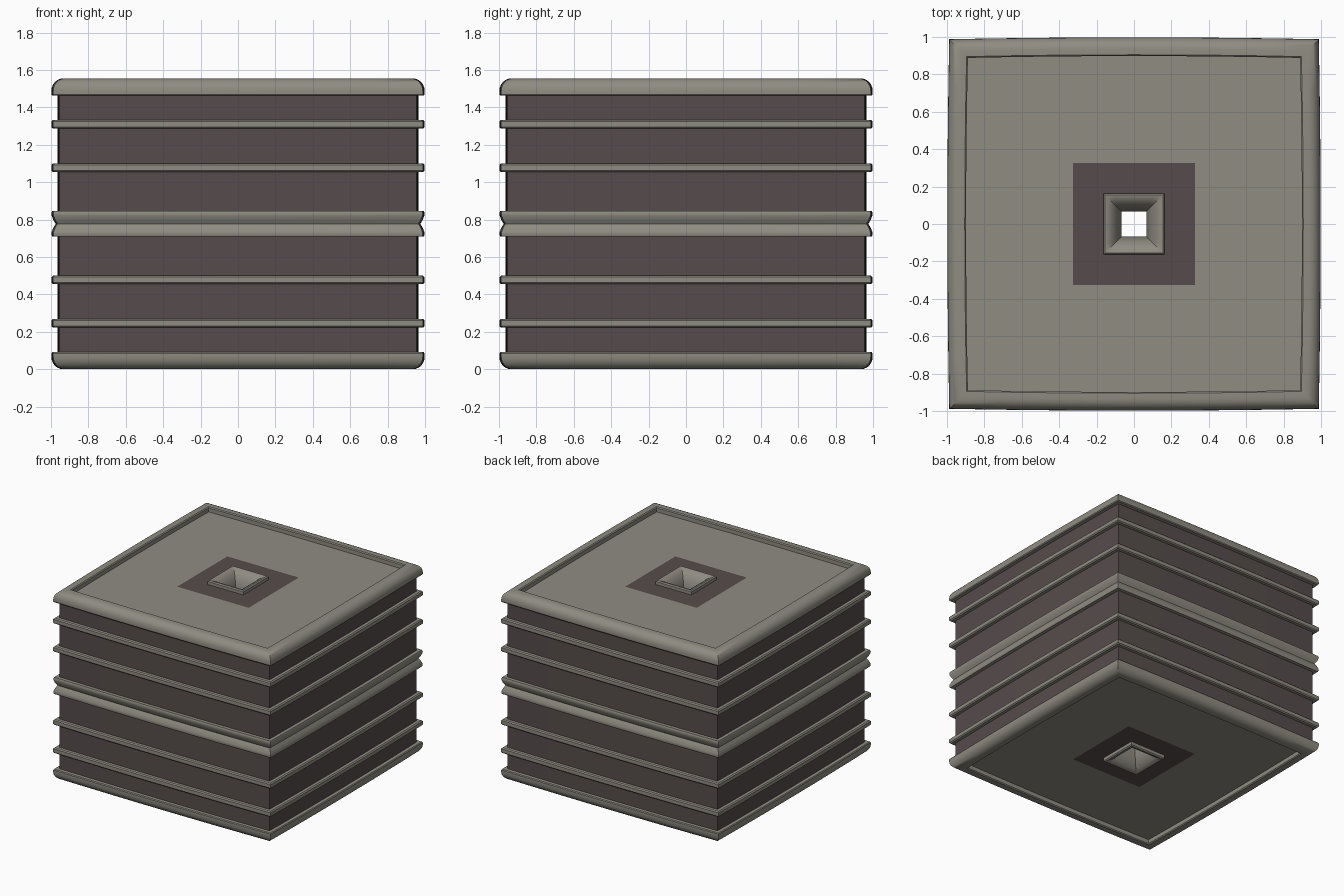
import bpy, bmesh, math

if "Cube" in bpy.data.objects:
    bpy.data.objects.remove(bpy.data.objects["Cube"])

MID = 0.7775      # height of the seam; everything mirrors about it
SEG = 8           # segments along each side, for the faint outward bow


def material(name, rgb):
    m = bpy.data.materials.new(name)
    m.diffuse_color = (*rgb, 1)
    m.use_nodes = True
    m.node_tree.nodes["Principled BSDF"].inputs["Base Color"].default_value = m.diffuse_color
    return m


stone = material("warm grey trim", (0.275, 0.262, 0.222))
dark = material("dark brown wall", (0.093, 0.073, 0.072))


def square_loop(r, bow):
    """Points round a square of half-width r, corners pulled in by bow."""
    pts = []
    c = r - bow
    for k in range(4):
        ca, sa = [(1, 0), (0, 1), (-1, 0), (0, -1)][k]
        for i in range(SEG):
            t = -1 + 2 * i / SEG
            x, y = c + bow * (1 - t * t), c * t
            pts.append((x * ca - y * sa, x * sa + y * ca))
    return pts


def square_sweep(name, profile, mat, smooth=35):
    """Sweep a (half-width, height) profile round a square, mirrored below."""
    bm = bmesh.new()
    loops = []
    for r, z in profile:
        bow = 0.01 if r > 0.5 else 0
        loops.append([bm.verts.new((x, y, z - MID)) for x, y in square_loop(r, bow)])
    n = SEG * 4
    for a, b in zip(loops, loops[1:]):
        for i in range(n):
            j = (i + 1) % n
            bm.faces.new((a[i], a[j], b[j], b[i]))
    me = bpy.data.meshes.new(name)
    bm.to_mesh(me)
    bm.free()
    me.materials.append(mat)
    me.shade_smooth()
    me.set_sharp_from_angle(angle=math.radians(smooth))
    ob = bpy.data.objects.new(name, me)
    ob.location.z = MID
    bpy.context.collection.objects.link(ob)
    mod = ob.modifiers.new("mirror", 'MIRROR')
    mod.use_axis = (False, False, True)
    return ob


# dark side walls
square_sweep("side_wall", [(0.965, MID), (0.965, 1.48)], dark)

# centre band either side of the seam groove
square_sweep("centre_band", [(0.96, MID), (0.975, MID), (0.987, 0.797), (0.996, 0.82),
                             (0.998, 0.835), (0.993, 0.846), (0.96, 0.846)], stone)

# thin ribs
for i, z in enumerate((1.055, 1.287)):
    square_sweep(f"rib_{i + 1}", [(0.96, z), (0.99, z), (0.998, z + 0.008),
                                  (0.998, z + 0.037), (0.99, z + 0.045), (0.96, z + 0.045)], stone)

# rounded end rim with recessed inner lip
arc = [(0.935 + 0.063 * math.cos(a), 1.488 + 0.067 * math.sin(a))
       for a in (math.radians(15 * k) for k in range(7))]
square_sweep("end_rim", [(0.96, 1.463), (0.993, 1.463), (0.998, 1.47)] + arc
             + [(0.905, 1.555), (0.898, 1.548), (0.898, 1.51)], stone)

# recessed end panel and its dark centre square
square_sweep("end_panel", [(0.9, 1.515), (0.325, 1.515)], stone)
square_sweep("centre_square", [(0.325, 1.515), (0.15, 1.515)], dark)

# raised collar funnelling into the through hole
square_sweep("hole_collar", [(0.163, 1.51), (0.163, 1.54), (0.155, 1.548), (0.14, 1.546),
                             (0.115, 1.53), (0.092, 1.50), (0.077, 1.465), (0.068, 1.42),
                             (0.068, MID)], stone)
